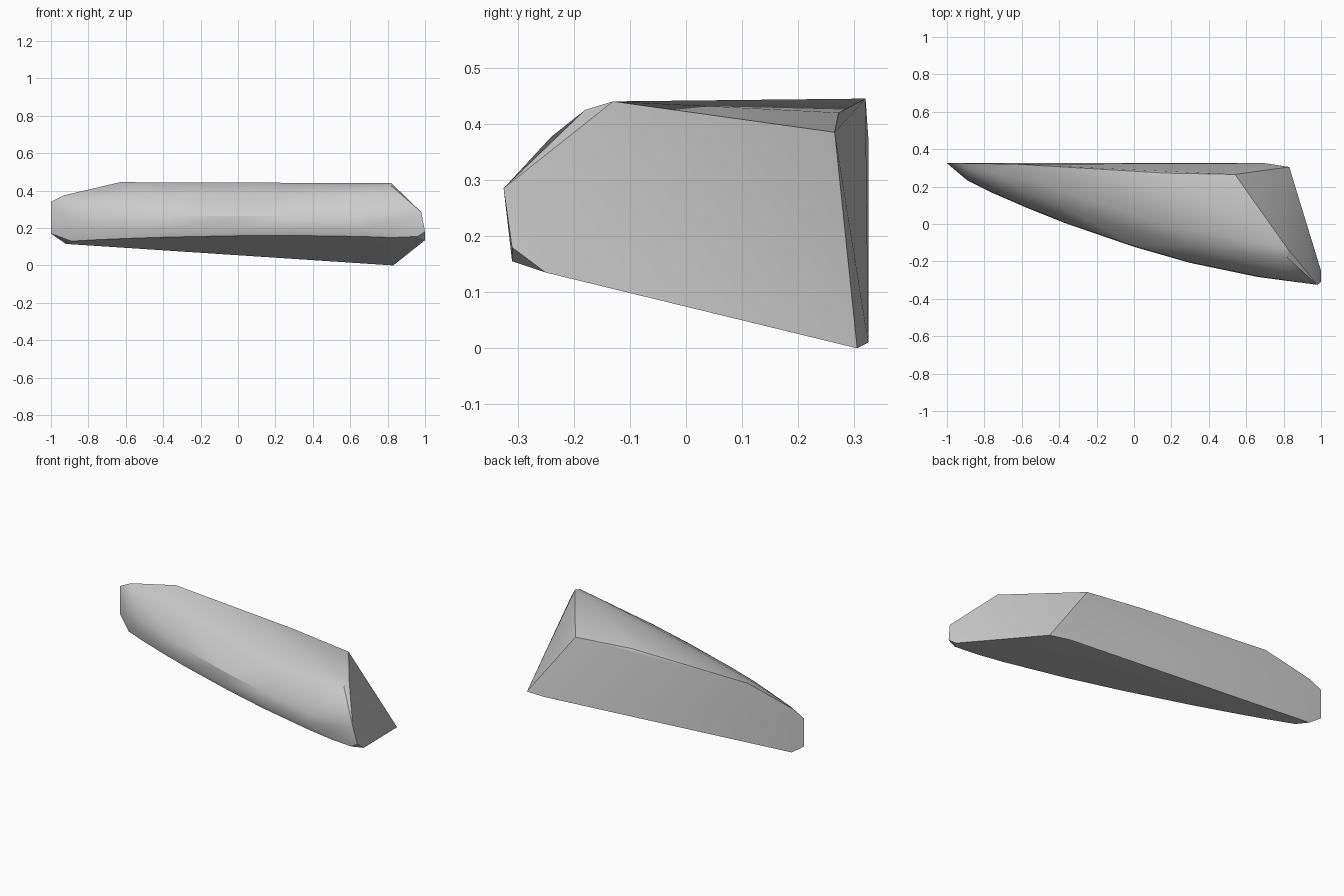
import bpy, bmesh
from math import radians

cube = bpy.data.objects.get("Cube")
if cube:
    bpy.data.objects.remove(cube, do_unlink=True)

mat = bpy.data.materials.new("light_grey")
mat.use_nodes = True
grey = (0.6, 0.6, 0.6, 1)
mat.diffuse_color = grey
mat.node_tree.nodes["Principled BSDF"].inputs["Base Color"].default_value = grey

# Swept front outline in plan
outline = [(-.89, .232), (-.77, .172), (-.57, .085), (-.37, .005), (0, -.122),
           (.3, -.208), (.66, -.283), (.82, -.303)]


def underside(x, y):
    """Height of the sloping flat underside."""
    return .132 - .067 * x - .25 * y


def crest(x):
    """Depth and height of the crest line on top."""
    return .32 - .31 * max(0, x + .63), min(.442, .442 + .24 * (x + .63))


# Corners of the back, the slanted end and the tips
points = [(-1, .325, .34), (-1, .325, .17), (-.93, .325, .375), (-.92, .325, .115),
          (-.63, .32, .445), (.17, .272, .42), (.54, .265, .385),
          (.7, .325, .01), (.83, .305, 0), (.82, -.13, .44),
          (1, -.25, .135), (1, -.31, .18), (.98, -.325, .285), (.96, -.31, .155)]

# Cross-sections from the underside edge, over the rounded nose, to the crest
for x, y in outline:
    top_y, top_z = crest(x)
    points.append((x, y + .015, underside(x, y + .015)))
    points.append((x, y, .195))
    points.append((x, y + .004, .265))
    for t, rise in ((.36, .62), (.71, .9)):
        points.append((x, y + (top_y - y) * t, .27 + (top_z - .27) * rise))

# Faceted lens-shaped shell around the sections
bm = bmesh.new()
for p in points:
    bm.verts.new(p)
hull = bmesh.ops.convex_hull(bm, input=bm.verts)
loose = [v for v in bm.verts if not v.link_faces]
bmesh.ops.delete(bm, geom=loose, context='VERTS')
bmesh.ops.recalc_face_normals(bm, faces=bm.faces)
mesh = bpy.data.meshes.new("lamp_shell")
bm.to_mesh(mesh)
bm.free()
mesh.materials.append(mat)
shell = bpy.data.objects.new("lamp_shell", mesh)
bpy.context.collection.objects.link(shell)

bpy.ops.object.select_all(action='DESELECT')
shell.select_set(True)
bpy.context.view_layer.objects.active = shell
bpy.ops.object.shade_smooth_by_angle(angle=radians(30))
